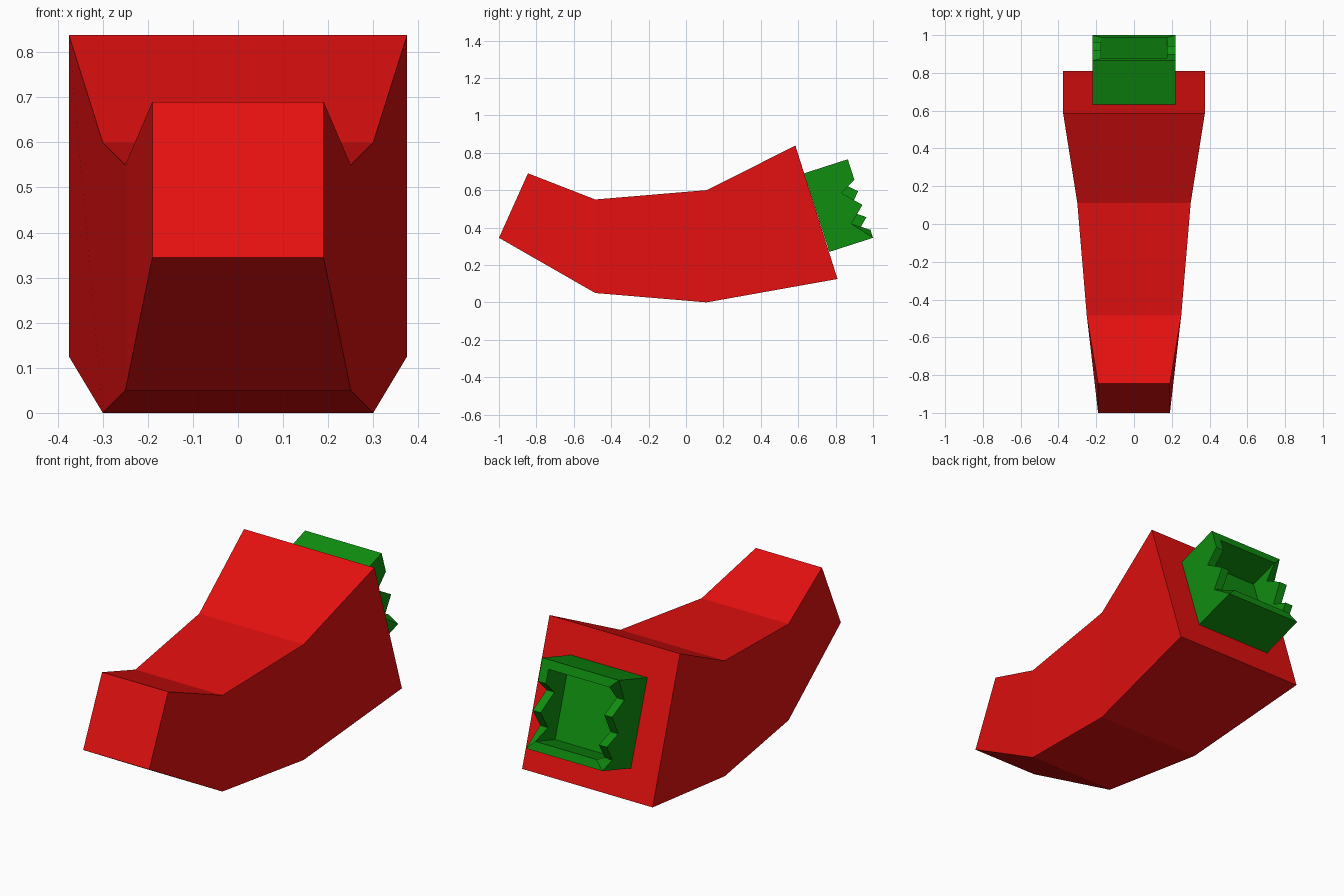
import bpy, bmesh
from mathutils import Vector

if "Cube" in bpy.data.objects:
    bpy.data.objects.remove(bpy.data.objects["Cube"])


def material(name, rgb):
    m = bpy.data.materials.new(name)
    m.diffuse_color = (*rgb, 1)
    m.use_nodes = True
    m.node_tree.nodes["Principled BSDF"].inputs["Base Color"].default_value = m.diffuse_color
    return m


def make_object(name, bm, mat):
    bmesh.ops.recalc_face_normals(bm, faces=bm.faces[:])
    me = bpy.data.meshes.new(name)
    bm.to_mesh(me)
    bm.free()
    me.materials.append(mat)
    ob = bpy.data.objects.new(name, me)
    bpy.context.collection.objects.link(ob)
    return ob


red = material("red", (0.78, 0.005, 0.005))
green = material("green", (0.005, 0.27, 0.005))

# Curved body: four rectangular sections (half width, top y z, bottom y z)
sections = [
    (0.19, -0.845, 0.69, -1.0, 0.345),
    (0.25, -0.485, 0.55, -0.485, 0.05),
    (0.30, 0.11, 0.60, 0.11, 0.0),
    (0.375, 0.585, 0.838, 0.81, 0.125),
]
bm = bmesh.new()
rings = [[bm.verts.new(p) for p in ((-w, ty, tz), (w, ty, tz), (w, by, bz), (-w, by, bz))]
         for w, ty, tz, by, bz in sections]
for r, s in zip(rings, rings[1:]):
    for i in range(4):
        j = (i + 1) % 4
        bm.faces.new((r[i], r[j], s[j], s[i]))
bm.faces.new(rings[0])
bm.faces.new(rings[-1])
make_object("curved_body", bm, red)

# Hollow cap, in a tilted frame: d runs down the rim, a runs outwards
corner = Vector((0, 0.865, 0.765))
down = Vector((0, 0.135, -0.42)).normalized()
out = Vector((0, 0.42, 0.135)).normalized()
HEIGHT, WALL, HALF, BASE, FLOOR = 0.441, 0.045, 0.22, -0.245, -0.17

# Jagged rim of each side wall (d, a)
jagged = {
    1: [(0, 0), (0.115, 0), (0.161, -0.088), (0.256, 0), (0.334, -0.088), (HEIGHT, 0)],
    -1: [(0, 0), (0.10, -0.08), (0.18, 0), (0.265, -0.08), (0.325, 0),
         (0.39, -0.07), (HEIGHT, 0)],
}
bm = bmesh.new()


def vert(x, d, a):
    return bm.verts.new(corner + down * d + out * a + Vector((x, 0, 0)))


outer, inner, base, floor = {}, {}, {}, {}
for s, rim in jagged.items():
    xo, xi = s * HALF, s * (HALF - WALL)
    outer[s] = [vert(xo, d, a) for d, a in rim]
    inner[s] = [vert(xi, min(max(d, WALL), HEIGHT - WALL), a) for d, a in rim]
    base[s] = [vert(xo, d, BASE) for d in (0, HEIGHT)]
    floor[s] = [vert(xi, d, FLOOR) for d in (WALL, HEIGHT - WALL)]
    # outside and inside of the side wall, then its rim
    bm.faces.new(outer[s] + base[s][::-1])
    bm.faces.new(inner[s] + floor[s][::-1])
    for i in range(len(rim) - 1):
        bm.faces.new((outer[s][i], outer[s][i + 1], inner[s][i + 1], inner[s][i]))

# Top and bottom walls
for e in (0, -1):
    for p, q in ((outer, base), (outer, inner), (inner, floor)):
        bm.faces.new((p[1][e], p[-1][e], q[-1][e], q[1][e]))
# Cavity floor and mounting face
for p in (floor, base):
    bm.faces.new(p[1] + p[-1][::-1])
make_object("hollow_stem_cap", bm, green)
